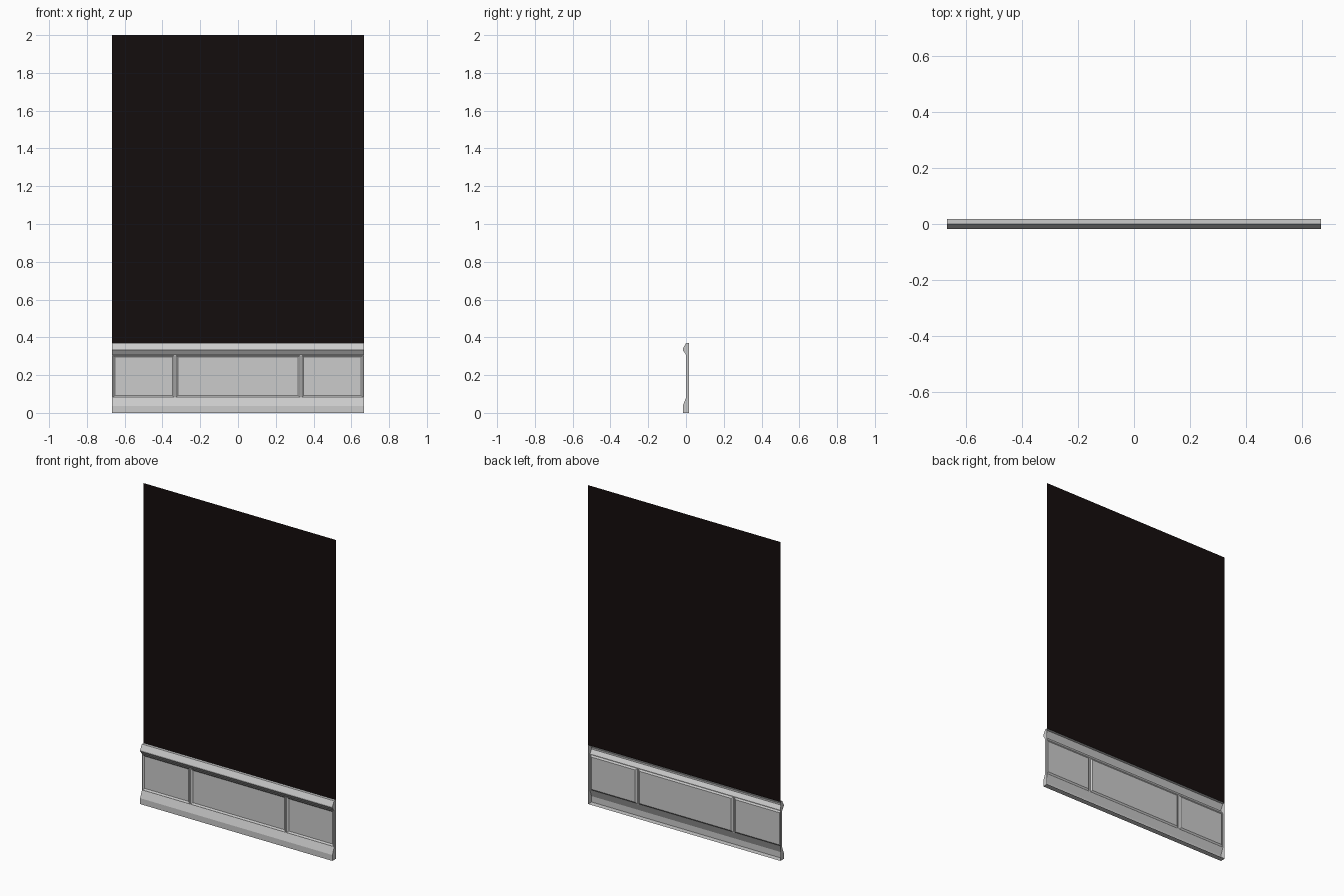
import bpy, bmesh

if "Cube" in bpy.data.objects:
    bpy.data.objects.remove(bpy.data.objects["Cube"])

W = 0.667       # half width
F = 0.0         # front of the panel frame (y)
B = 0.017       # open back of the shell (y)
FIELD = 0.007   # recessed panel surface (y)

# (y, z) profiles, bottom to top
base = [(B, 0), (-0.017, 0), (-0.017, 0.037), (F, 0.08)]
crown = [(F, 0.308), (-0.017, 0.332), (-0.017, 0.339), (0.0, 0.37), (B, 0.37)]


def make(name, faces):
    """Build a mesh object from a list of faces given as point lists."""
    bm = bmesh.new()
    for pts in faces:
        bm.faces.new([bm.verts.new(p) for p in pts])
    bmesh.ops.remove_doubles(bm, verts=bm.verts, dist=0.0001)
    me = bpy.data.meshes.new(name)
    bm.to_mesh(me)
    bm.free()
    ob = bpy.data.objects.new(name, me)
    bpy.context.collection.objects.link(ob)
    return ob


def sweep(profile):
    """Strips along x following a profile, facing the front."""
    return [[(-W, *a), (W, *a), (W, *b), (-W, *b)]
            for a, b in zip(profile, profile[1:])]


def rect(x0, x1, z0, z1, y):
    return [(x0, y, z0), (x1, y, z0), (x1, y, z1), (x0, y, z1)]


# skirting and top rail, hollow behind
make("baseboard", sweep(base))
make("top_rail", sweep(crown))

# panels: bevelled recesses with narrow stiles and rails between them
zb, zt = 0.083, 0.305
gap, bevel = 0.005, 0.01
edges = [-W, -0.333, 0.333, W]
frame = [rect(-W, W, 0.08, zb, F), rect(-W, W, zt, 0.308, F)]
panels = []
prev = -W
for left, right in zip(edges, edges[1:]):
    x0, x1 = left + gap, right - gap
    frame.append(rect(prev, x0, zb, zt, F))
    prev = x1
    outer = rect(x0, x1, zb, zt, F)
    inner = rect(x0 + bevel, x1 - bevel, zb + bevel, zt - bevel, FIELD)
    panels.append(inner)
    for i in range(4):
        j = (i + 1) % 4
        panels.append([outer[i], outer[j], inner[j], inner[i]])
frame.append(rect(prev, W, zb, zt, F))
make("panel_frame", frame)
make("recessed_panels", panels)

# end caps closing the profile on both sides
outline = base + crown
make("end_caps", [[(W, y, z) for y, z in reversed(outline)],
                  [(-W, y, z) for y, z in outline]])

# dark wall sheet above the panelling
wall = make("wall_sheet", [rect(-W, W, 0.37, 2.0, B)])
mat = bpy.data.materials.new("dark_wall")
mat.diffuse_color = (0.007, 0.004, 0.004, 1)
mat.use_nodes = True
mat.node_tree.nodes["Principled BSDF"].inputs["Base Color"].default_value = mat.diffuse_color
wall.data.materials.append(mat)
